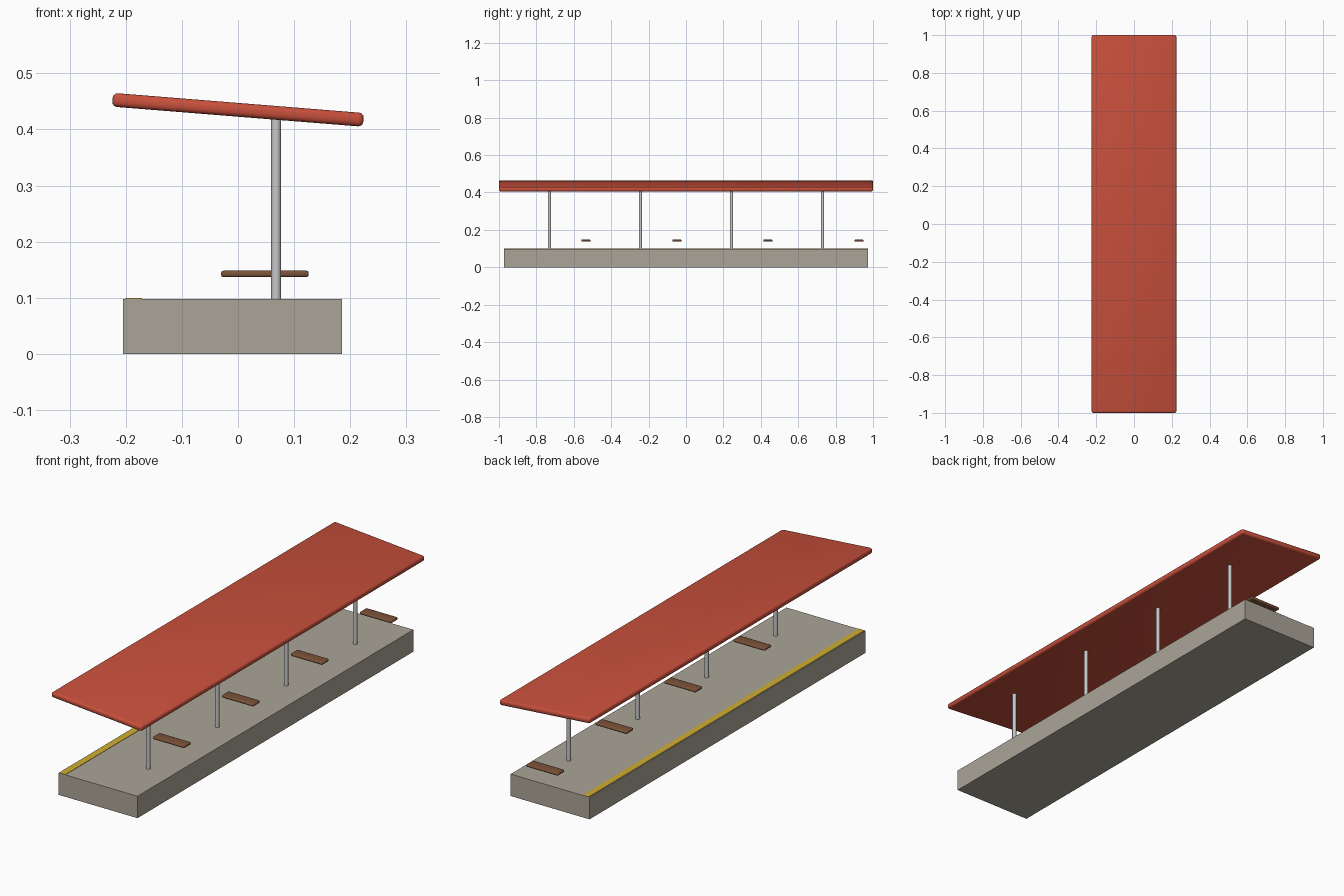
import bpy
import math

default = bpy.data.objects.get("Cube")
if default:
    bpy.data.objects.remove(default, do_unlink=True)


def material(name, r, g, b):
    m = bpy.data.materials.new(name)
    m.use_nodes = True
    m.diffuse_color = (r, g, b, 1)
    m.node_tree.nodes["Principled BSDF"].inputs["Base Color"].default_value = (r, g, b, 1)
    return m


CONCRETE = material("warm_grey_concrete", 0.41, 0.375, 0.31)
RED = material("red_roof", 0.58, 0.08, 0.045)
STEEL = material("light_grey_metal", 0.58, 0.58, 0.59)
WOOD = material("brown_wood", 0.2, 0.085, 0.04)
YELLOW = material("safety_yellow", 0.64, 0.42, 0.03)


def box(name, centre, size, mat, bevel=0.0, tilt=0.0):
    bpy.ops.mesh.primitive_cube_add(size=1, location=centre, rotation=(0, tilt, 0))
    ob = bpy.context.object
    ob.name = name
    ob.scale = size
    bpy.ops.object.transform_apply(location=False, rotation=False, scale=True)
    ob.data.materials.append(mat)
    if bevel:
        mod = ob.modifiers.new("rounded_edges", "BEVEL")
        mod.width = bevel
        mod.segments = 3
        bpy.ops.object.modifier_apply(modifier=mod.name)
        bpy.ops.object.shade_smooth_by_angle(angle=math.radians(35))
    return ob


def post(name, x, y, bottom, top, radius):
    bpy.ops.mesh.primitive_cylinder_add(vertices=16, radius=radius, depth=top - bottom,
                                        location=(x, y, (top + bottom) / 2))
    ob = bpy.context.object
    ob.name = name
    ob.data.materials.append(STEEL)
    bpy.ops.object.shade_smooth_by_angle(angle=math.radians(35))


# Platform slab with a safety line along its open edge
DECK = 0.098
LENGTH = 1.947
box("platform", (-0.01, 0, DECK / 2), (0.39, LENGTH, DECK), CONCRETE)
box("safety_line", (-0.186, 0, DECK), (0.029, LENGTH, 0.003), YELLOW)

# Tilted canopy roof
box("canopy_roof", (0, 0, 0.435), (0.449, 2.0, 0.0245), RED, bevel=0.009, tilt=0.08)

# Four bays, each with a post and a bench
BAY = LENGTH / 4
for i in range(4):
    y = (i - 1.5) * BAY
    post(f"canopy_post_{i + 1}", 0.068, y, DECK, 0.427, 0.0088)
    box(f"bench_{i + 1}", (0.048, y + 0.4 * BAY, 0.1425), (0.156, 0.048, 0.0115),
        WOOD, bevel=0.004)
